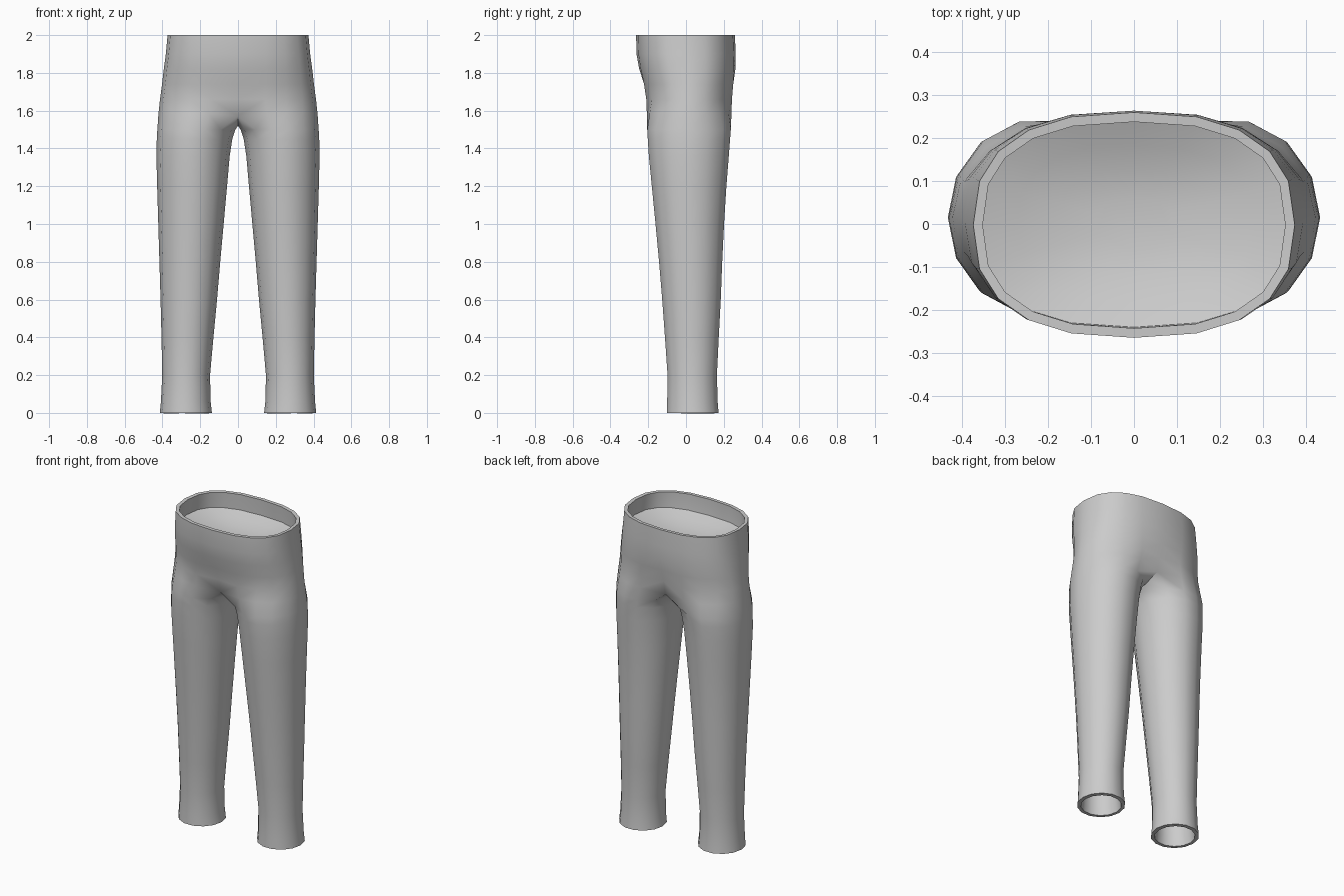
import bpy, bmesh, math

if "Cube" in bpy.data.objects:
    bpy.data.objects.remove(bpy.data.objects["Cube"])

N, ARC = 14, 11          # sides of a leg, points of the half hip ring


def material(name, rgb):
    m = bpy.data.materials.new(name)
    m.diffuse_color = (*rgb, 1)
    m.use_nodes = True
    m.node_tree.nodes["Principled BSDF"].inputs["Base Color"].default_value = m.diffuse_color
    return m


cloth = material("grey cloth", (0.6, 0.6, 0.6))


def oval(a, x0, x1, yf, yb, n=2.0):
    """Point on a superellipse between the given extents."""
    c, s = math.cos(a), math.sin(a)
    p = 2 / n
    x = (x0 + x1) / 2 + (x1 - x0) / 2 * math.copysign(abs(c) ** p, c)
    y = (yf + yb) / 2 + (yb - yf) / 2 * math.copysign(abs(s) ** p, s)
    return x, y


def leg_point(i, ring):
    return oval((i - 5) * 2 * math.pi / N, *ring)


def hip_point(i, rx, yf, yb, dip, n):
    x, y = oval((i - 5) * math.pi / 10, -rx, rx, yf, yb, n)
    if i in (0, ARC - 1):
        x = 0.0
    return x, y * (1 - dip * math.exp(-(x / 0.08) ** 2))


# z, inner x, outer x, front y, back y
legs = [
    (0.00, .138, .414, -.105, .176), (0.06, .145, .408, -.103, .171),
    (0.20, .148, .401, -.101, .167), (0.40, .130, .405, -.115, .177),
    (0.60, .111, .410, -.130, .188), (0.80, .094, .416, -.147, .196),
    (1.00, .076, .422, -.166, .206), (1.20, .058, .428, -.186, .219),
    (1.36, .044, .432, -.202, .232), (1.45, .030, .430, -.208, .239),
    (1.50, .014, .427, -.211, .243),
]
# z, half width, front y, back y, centre dip, squareness
hips = [
    (1.66, .413, -.222, .255, .12, 2.2), (1.74, .402, -.233, .261, .05, 2.3),
    (1.82, .393, -.250, .264, .01, 2.4), (1.90, .382, -.262, .263, 0, 2.5),
    (2.00, .373, -.264, .259, 0, 2.5),
]

# trousers: one half, leg rings joined to half hip rings through a crotch ring
bm = bmesh.new()
rings = []
for z, *r in legs:
    rings.append([bm.verts.new((*leg_point(i, r), z)) for i in range(N)])

crotch = []
for i in range(ARC):
    a = leg_point(i, (.005, .422, -.215, .249))
    b = hip_point(i, .42, -.218, .251, .15, 2.1)
    x, y = (a[0] + b[0]) / 2, (a[1] + b[1]) / 2
    end = i in (0, ARC - 1)
    crotch.append(bm.verts.new((0 if end else x, y, 1.572 if end else 1.585)))
for y, z in ((.105, 1.537), (.012, 1.52), (-.08, 1.537)):
    crotch.append(bm.verts.new((0, y, z)))
rings.append(crotch)

for z, *r in hips:
    rings.append([bm.verts.new((*hip_point(i, *r), z)) for i in range(ARC)])

for lo, hi in zip(rings, rings[1:]):
    closed = len(hi) == N
    for i in range(N if closed else ARC - 1):
        j = (i + 1) % N
        bm.faces.new((lo[i], lo[j], hi[j], hi[i]))

me = bpy.data.meshes.new("trousers")
bm.to_mesh(me)
bm.free()
trousers = bpy.data.objects.new("trousers", me)
bpy.context.collection.objects.link(trousers)
me.materials.append(cloth)

mirror = trousers.modifiers.new("mirror", 'MIRROR')
mirror.merge_threshold = 0.0005
shell = trousers.modifiers.new("cloth thickness", 'SOLIDIFY')
shell.thickness = 0.022
shell.offset = -1

# waist lining: shallow bowl closing the inside just below the waistband
bm = bmesh.new()
M = 20
loops = []
for s in (1.0, 0.75, 0.5, 0.25):
    z = 1.9 - 0.06 * (1 - s * s)
    loop = []
    for i in range(M):
        x, y = oval(i * 2 * math.pi / M, -.362, .362, -.243, .244, 2.5)
        loop.append(bm.verts.new((x * s, y * s, z)))
    loops.append(loop)
for out, inn in zip(loops, loops[1:]):
    for i in range(M):
        j = (i + 1) % M
        bm.faces.new((out[i], out[j], inn[j], inn[i]))
bm.faces.new(loops[-1])
me = bpy.data.meshes.new("waist_lining")
bm.to_mesh(me)
bm.free()
lining = bpy.data.objects.new("waist_lining", me)
bpy.context.collection.objects.link(lining)
me.materials.append(cloth)

# apply modifiers, then smooth shading with sharp rims
for ob in (trousers, lining):
    bpy.ops.object.select_all(action='DESELECT')
    ob.select_set(True)
    bpy.context.view_layer.objects.active = ob
    for mod in list(ob.modifiers):
        bpy.ops.object.modifier_apply(modifier=mod.name)
    bpy.ops.object.shade_smooth_by_angle(angle=math.radians(50))
